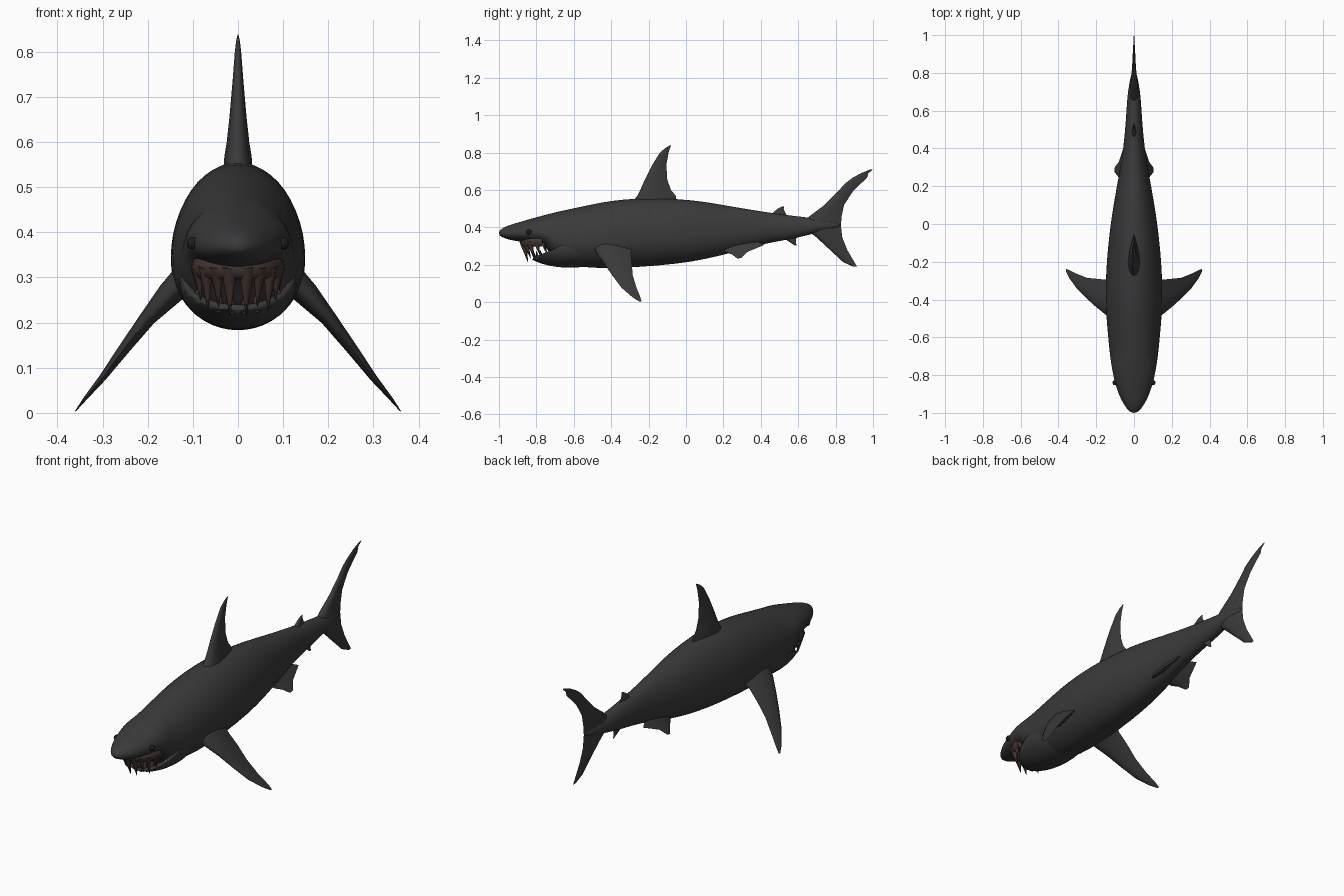
import bpy, bmesh, math
from mathutils import Vector, Matrix

if "Cube" in bpy.data.objects:
    bpy.data.objects.remove(bpy.data.objects["Cube"])


def material(name, rgb):
    m = bpy.data.materials.new(name)
    m.diffuse_color = (*rgb, 1)
    m.use_nodes = True
    m.node_tree.nodes["Principled BSDF"].inputs["Base Color"].default_value = m.diffuse_color
    return m


SKIN = material("charcoal skin", (0.042, 0.042, 0.042))
MOUTH = material("dark mouth", (0.045, 0.032, 0.034))
TOOTH = material("brown teeth", (0.06, 0.036, 0.032))
EYE = material("black eye", (0.012, 0.012, 0.012))


def finish(name, bm, mats, mirror=False, angle=50):
    bmesh.ops.recalc_face_normals(bm, faces=bm.faces)
    me = bpy.data.meshes.new(name)
    bm.to_mesh(me)
    bm.free()
    for m in mats:
        me.materials.append(m)
    ob = bpy.data.objects.new(name, me)
    bpy.context.collection.objects.link(ob)
    bpy.ops.object.select_all(action='DESELECT')
    ob.select_set(True)
    bpy.context.view_layer.objects.active = ob
    bpy.ops.object.shade_smooth_by_angle(angle=math.radians(angle))
    if mirror:
        ob.modifiers.new("mirror", 'MIRROR')
    return ob


def loft(rings):
    """Skin a list of equal-length closed rings and cap the ends."""
    bm = bmesh.new()
    vs = [[bm.verts.new(p) for p in r] for r in rings]
    n = len(rings[0])
    for a, b in zip(vs, vs[1:]):
        for i in range(n):
            j = (i + 1) % n
            bm.faces.new((a[i], a[j], b[j], b[i]))
    bm.faces.new(vs[0])
    bm.faces.new(vs[-1])
    return bm


def fin(name, stations, normal, mirror=False):
    """Stations run root to tip: (leading point, trailing point, half thickness)."""
    prof = [(0, 0), (.04, .45), (.14, .8), (.32, 1), (.6, .75), (.85, .3),
            (1, 0), (.85, -.3), (.6, -.75), (.32, -1), (.14, -.8), (.04, -.45)]
    nrm = Vector(normal).normalized()
    rings = []
    for le, te, th in stations:
        le, te = Vector(le), Vector(te)
        rings.append([le.lerp(te, t) + nrm * th * k for t, k in prof])
    return finish(name, loft(rings), [SKIN], mirror, 60)


# Body: (y, top z, bottom z, half width); the bottom steps up for the open mouth
BODY = [(-1.0, .378, .362, .008), (-.99, .392, .35, .03), (-.95, .412, .335, .058),
        (-.9, .426, .325, .083), (-.82, .45, .315, .108), (-.76, .466, .31, .118),
        (-.72, .477, .25, .125), (-.68, .487, .20, .13), (-.5, .526, .182, .148),
        (-.4, .545, .18, .151), (-.25, .56, .187, .151), (-.05, .556, .203, .132),
        (.1, .54, .228, .11), (.25, .512, .265, .082), (.4, .487, .31, .056),
        (.55, .465, .335, .043), (.66, .453, .36, .037), (.75, .44, .385, .026),
        (.83, .42, .405, .004)]
rings = []
for y, top, bot, w in BODY:
    mid = bot + .43 * (top - bot)
    ring = []
    for i in range(24):
        a = 2 * math.pi * i / 24
        s = math.sin(a)
        ring.append((w * math.cos(a), y, mid + s * ((top - mid) if s > 0 else (mid - bot))))
    rings.append(ring)
bm = loft(rings)
bmesh.ops.recalc_face_normals(bm, faces=bm.faces)
for f in bm.faces:
    c = f.calc_center_median()
    if -.88 < c.y < -.68 and f.normal.z < -.55 and abs(c.x) < .1:
        f.material_index = 1
body = finish("body", bm, [SKIN, MOUTH], angle=80)
body.modifiers.new("smooth", 'SUBSURF').levels = 1

# Lower jaw: bowl cut along a sloping rim, with a mouth-coloured lining
bm = bmesh.new()
bmesh.ops.create_uvsphere(bm, u_segments=32, v_segments=20, radius=1)
bm.transform(Matrix.Translation((0, -.62, .29)) @ Matrix.Diagonal((.13, .25, .105, 1)))
bmesh.ops.bisect_plane(bm, geom=bm.verts[:] + bm.edges[:] + bm.faces[:],
                       plane_co=(0, -.82, .228), plane_no=(0, -.5, 1), clear_outer=True)
jaw = finish("lower_jaw", bm, [SKIN, MOUTH])
sol = jaw.modifiers.new("lining", 'SOLIDIFY')
sol.thickness = .014
sol.offset = -1
sol.material_offset = 1

# Upper gum: tube following the arch of the jaw
rings = []
for k in range(17):
    a = math.pi * k / 16
    c = Vector((.09 * math.cos(a), -.77 - .105 * math.sin(a), .322))
    out = Vector((math.cos(a), -math.sin(a), 0))
    rings.append([c + out * .014 * math.cos(t) + Vector((0, 0, .024 * math.sin(t)))
                  for t in [2 * math.pi * i / 8 for i in range(8)]])
finish("upper_gum", loft(rings), [TOOTH])


# Teeth: tapered cones, upper ones hanging back, lower ones rising
def teeth(name, specs):
    bm = bmesh.new()
    for base, tip, r in specs:
        base, tip = Vector(base), Vector(tip)
        d = tip - base
        rot = d.to_track_quat('Z', 'Y').to_matrix().to_4x4()
        bmesh.ops.create_cone(bm, cap_ends=True, segments=8, radius1=r, radius2=.001,
                              depth=d.length,
                              matrix=Matrix.Translation((base + tip) / 2) @ rot)
    finish(name, bm, [TOOTH], mirror=True)


teeth("upper_teeth", [((.02, -.872, .325), (.018, -.845, .215), .019),
                      ((.048, -.86, .325), (.043, -.83, .235), .017),
                      ((.072, -.835, .325), (.066, -.81, .225), .017),
                      ((.088, -.80, .32), (.083, -.78, .25), .014),
                      ((.094, -.765, .32), (.09, -.75, .27), .011)])
teeth("lower_teeth", [((.013, -.80, .222), (.013, -.812, .265), .010),
                      ((.04, -.79, .225), (.041, -.80, .275), .011),
                      ((.067, -.77, .235), (.069, -.78, .28), .010),
                      ((.088, -.745, .25), (.09, -.75, .29), .009)])

# Eyes
bm = bmesh.new()
bmesh.ops.create_uvsphere(bm, u_segments=14, v_segments=10, radius=.014,
                          matrix=Matrix.Translation((.1, -.84, .376)))
finish("eye", bm, [EYE], mirror=True)


# Upright fins on the centre line: (z, leading y, trailing y, half thickness)
def upright(name, rows):
    fin(name, [((0, a, z), (0, b, z), t) for z, a, b, t in rows], (1, 0, 0))


upright("dorsal_fin", [(.52, -.30, -.05, .034), (.57, -.26, -.055, .03),
                       (.60, -.245, -.08, .025), (.655, -.22, -.10, .019),
                       (.735, -.18, -.105, .012), (.80, -.14, -.093, .007),
                       (.825, -.11, -.085, .004), (.838, -.088, -.08, .001)])
upright("tail_fin", [(.19, .895, .915, .002), (.215, .84, .90, .005), (.28, .77, .862, .01),
                     (.345, .70, .836, .018), (.41, .62, .828, .026), (.46, .66, .832, .022),
                     (.52, .74, .845, .015), (.59, .81, .89, .01), (.635, .85, .935, .008),
                     (.665, .89, .968, .006), (.69, .935, .975, .004), (.71, .985, 1.0, .002)])
upright("rear_dorsal_fin", [(.45, .44, .545, .015), (.48, .465, .53, .01),
                            (.50, .49, .522, .006), (.512, .512, .525, .001)])
upright("anal_fin", [(.36, .50, .60, .014), (.335, .535, .587, .009),
                     (.318, .56, .587, .005), (.303, .582, .592, .001)])

# Pectoral fins: (x, z, leading y, trailing y, half thickness)
PEC = [(.10, .315, -.50, -.27, .034), (.15, .265, -.48, -.295, .028), (.2, .21, -.44, -.29, .018),
       (.25, .145, -.395, -.285, .013), (.30, .078, -.345, -.265, .008),
       (.34, .03, -.29, -.245, .004), (.36, .004, -.25, -.238, .001)]
fin("pectoral_fin", [((x, a, z), (x, b, z), t) for x, z, a, b, t in PEC],
    (.78, 0, .63), mirror=True)

# Pelvic fins
fin("pelvic_fin", [((.04, .19, .30), (.035, .38, .325), .016),
                   ((.06, .21, .27), (.05, .42, .307), .011),
                   ((.08, .245, .256), (.08, .33, .27), .007),
                   ((.103, .275, .234), (.103, .298, .238), .001)],
    (.6, 0, .8), mirror=True)
